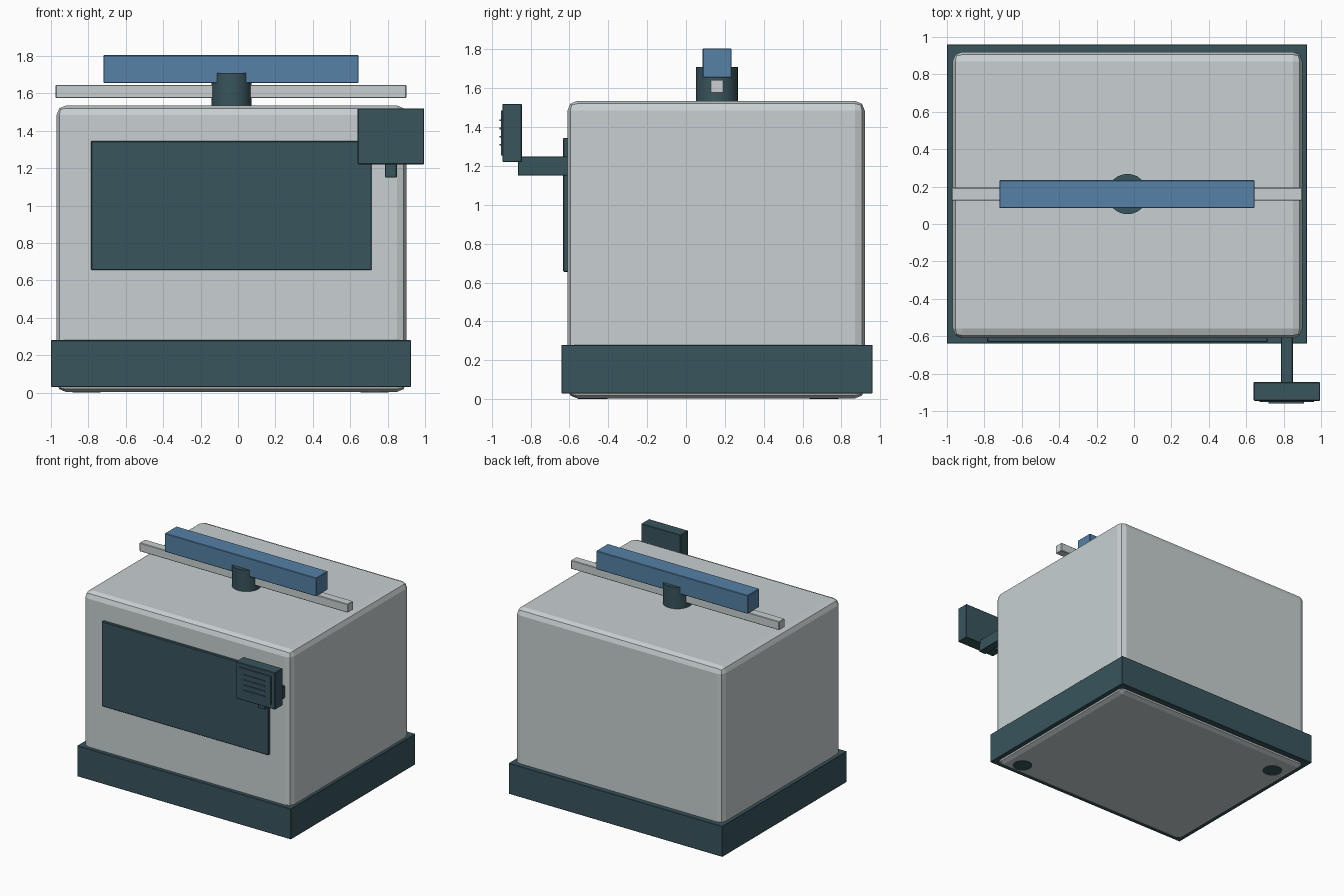
import bpy

cube = bpy.data.objects.get("Cube")
if cube:
    bpy.data.objects.remove(cube, do_unlink=True)


def material(name, rgb):
    m = bpy.data.materials.new(name)
    m.use_nodes = True
    m.diffuse_color = (*rgb, 1)
    m.node_tree.nodes["Principled BSDF"].inputs["Base Color"].default_value = (*rgb, 1)
    return m


GREY = material("pale grey", (0.58, 0.63, 0.64))
TEAL = material("dark teal", (0.04, 0.09, 0.107))
BLUE = material("steel blue", (0.09, 0.22, 0.38))


def finish(name, mat, bevel, segments):
    ob = bpy.context.object
    ob.name = name
    ob.data.materials.append(mat)
    if bevel:
        mod = ob.modifiers.new("edge", "BEVEL")
        mod.width = bevel
        mod.segments = segments
    return ob


def box(name, mat, x, y, z, bevel=0.004, segments=1):
    """Box from its (min, max) range on each axis."""
    ranges = (x, y, z)
    bpy.ops.mesh.primitive_cube_add(size=1, location=[(a + b) / 2 for a, b in ranges])
    bpy.context.object.scale = [b - a for a, b in ranges]
    bpy.ops.object.transform_apply(location=False, rotation=False, scale=True)
    return finish(name, mat, bevel, segments)


def cylinder(name, mat, x, y, z, radius, sides):
    bpy.ops.mesh.primitive_cylinder_add(vertices=sides, radius=radius, depth=z[1] - z[0],
                                        location=(x, y, sum(z) / 2))
    ob = finish(name, mat, 0, 1)
    bpy.ops.object.shade_smooth_by_angle()
    return ob


# Main cabinet and plinth
box("cabinet", GREY, (-0.97, 0.90), (-0.61, 0.92), (0.004, 1.535), 0.05, 2)
box("plinth", TEAL, (-1, 0.925), (-0.64, 0.96), (0.03, 0.28), 0.003)
box("front_panel", TEAL, (-0.785, 0.715), (-0.632, -0.60), (0.655, 1.345))

# Feet, showing just below the floor of the cabinet
for side, x, y in (("front_left", 0.73, -0.48), ("back_right", -0.81, 0.71)):
    cylinder(side + "_foot", TEAL, x, y, (0, 0.03), 0.075, 24)

# Control display on its arm
box("display_arm", TEAL, (0.785, 0.85), (-0.865, -0.60), (1.15, 1.25))
box("display_case", TEAL, (0.64, 0.995), (-0.945, -0.845), (1.22, 1.52))
box("display_screen", TEAL, (0.67, 0.962), (-0.953, -0.944), (1.255, 1.485), 0)
for i in range(4):
    z = 1.305 + 0.042 * i
    box(f"screen_line_{i + 1}", TEAL, (0.72, 0.91), (-0.96, -0.952), (z, z + 0.008), 0)

# Top pivot with its rail and bar
cylinder("top_pivot", TEAL, -0.035, 0.16, (1.52, 1.71), 0.108, 24)
box("top_rail", GREY, (-0.975, 0.90), (0.125, 0.195), (1.575, 1.645))
box("top_bar", BLUE, (-0.72, 0.645), (0.085, 0.235), (1.655, 1.805))
